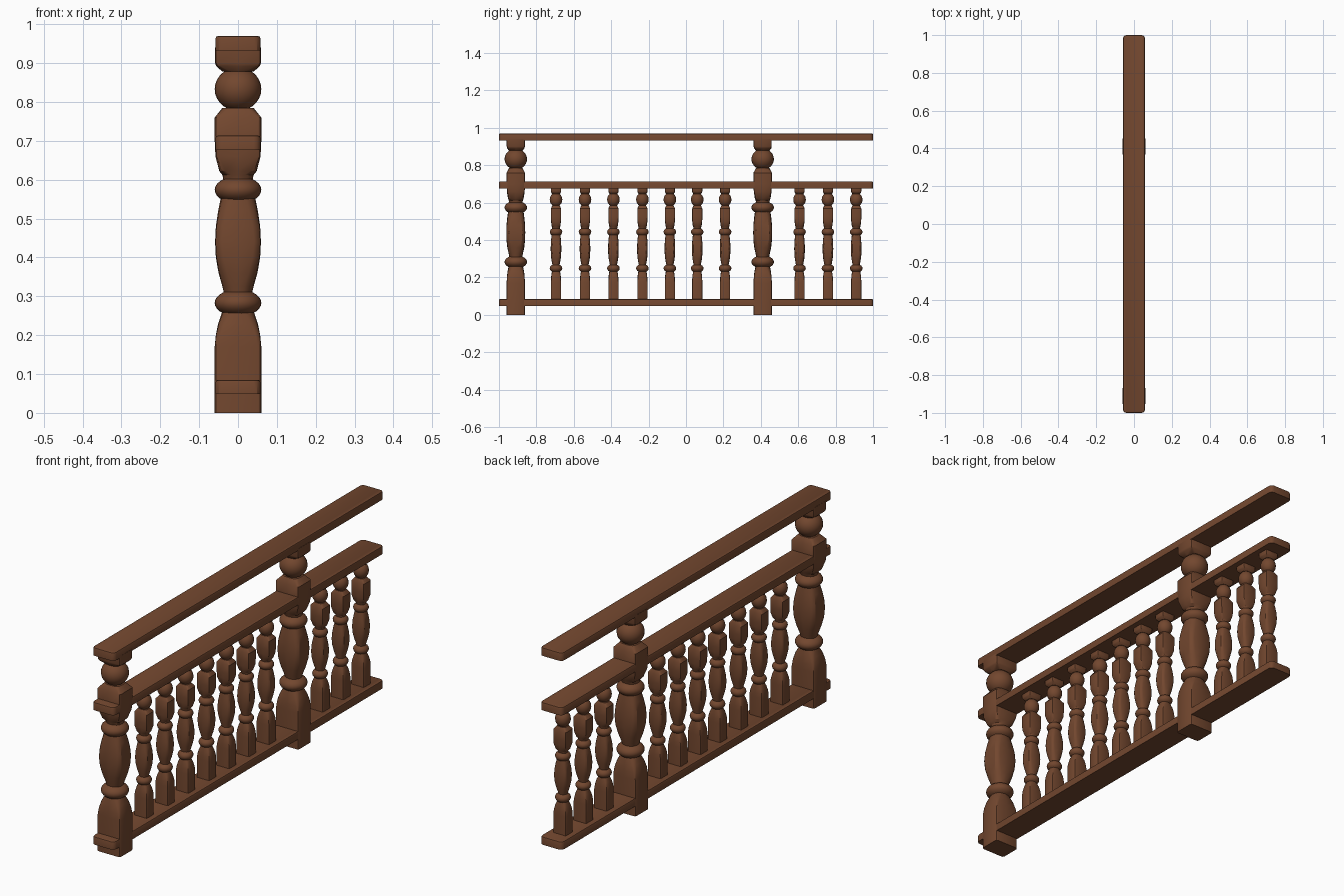
import bpy, bmesh, math

if "Cube" in bpy.data.objects:
    bpy.data.objects.remove(bpy.data.objects["Cube"])

wood = bpy.data.materials.new("brown wood")
wood.diffuse_color = (0.17, 0.063, 0.028, 1)
wood.use_nodes = True
wood.node_tree.nodes["Principled BSDF"].inputs["Base Color"].default_value = wood.diffuse_color


def finish(name, bm, angle=30):
    bmesh.ops.recalc_face_normals(bm, faces=bm.faces)
    me = bpy.data.meshes.new(name)
    bm.to_mesh(me)
    bm.free()
    me.materials.append(wood)
    ob = bpy.data.objects.new(name, me)
    bpy.context.collection.objects.link(ob)
    bpy.ops.object.select_all(action='DESELECT')
    ob.select_set(True)
    bpy.context.view_layer.objects.active = ob
    bpy.ops.object.shade_smooth_by_angle(angle=math.radians(angle))
    return ob


def section(bm, z, r, t):
    """Ring of 16 points: t=0 is a chamfered square, t=1 is a circle."""
    mix = lambda a, b: a + (b - a) * t
    quad = [(1, 0), (mix(1, .924), mix(.84, .383)),
            (mix(.95, .707),) * 2, (mix(.84, .383), mix(1, .924))]
    ys = mix(.82, .95)  # blocks are narrower along the railing
    ring = []
    for q in range(4):
        for x, y in quad:
            for _ in range(q):
                x, y = -y, x
            ring.append(bm.verts.new((x * r, y * r * ys, z)))
    return ring


def loft(bm, rows):
    rings = [section(bm, *row) for row in rows]
    for a, b in zip(rings, rings[1:]):
        for i in range(16):
            j = (i + 1) % 16
            bm.faces.new((a[i], a[j], b[j], b[i]))
    bm.faces.new(rings[0])
    bm.faces.new(rings[-1])


# Turned parts: (height, half width, roundness)
BASE = [(0, .06, 0), (.17, .06, 0), (.20, .057, .1), (.23, .051, .4), (.262, .04, 1)]
VASE = [(.30, .034, 1), (.325, .040, .9), (.36, .050, .65), (.40, .057, .4), (.44, .059, .3),
        (.48, .057, .4), (.52, .051, .6), (.56, .043, .9)]
BLOCK = [(.59, .036, 1), (.612, .040, .9), (.622, .048, .4), (.66, .058, 0), (.70, .06, 0),
         (.76, .06, 0), (.785, .040, .6)]
CAP = [(.878, .040, .8), (.892, .056, .1), (.90, .059, 0), (.94, .059, 0)]
BEADS = [(.283, .060, .035), (.574, .060, .035), (.833, .060, .056)]  # z, radius, half height


def spindle(name, y, sxy=1.0, sz=1.0, z0=0.0):
    bm = bmesh.new()
    for rows in (BASE, VASE, BLOCK, CAP):
        loft(bm, rows)
    for z, r, h in BEADS:
        vs = bmesh.ops.create_uvsphere(bm, u_segments=24, v_segments=14, radius=1)["verts"]
        for v in vs:
            v.co = (v.co.x * r, v.co.y * r, v.co.z * h + z)
    for v in bm.verts:
        v.co = (v.co.x * sxy, v.co.y * sxy + y, v.co.z * sz + z0)
    return finish(name, bm)


def rail(name, z0, z1):
    """Flat board with rounded ends and softened top edge."""
    bm = bmesh.new()
    bmesh.ops.create_cube(bm, size=1)
    for v in bm.verts:
        v.co = (v.co.x * .116, v.co.y * 2, (z0 + z1) / 2 + v.co.z * (z1 - z0))
    upright = [e for e in bm.edges if abs(e.verts[0].co.z - e.verts[1].co.z) > .01]
    bmesh.ops.bevel(bm, geom=upright, offset=.018, segments=3, profile=.5, affect='EDGES')
    top = [e for e in bm.edges if all(v.co.z > z1 - 1e-4 for v in e.verts)]
    bmesh.ops.bevel(bm, geom=top, offset=.007, segments=2, profile=.5, affect='EDGES')
    return finish(name, bm)


# Horizontal boards
rail("bottom_rail", .048, .085)
rail("middle_rail", .677, .714)
rail("hand_rail", .932, .97)

# Large posts
for i, y in enumerate((-.91, .41)):
    spindle(f"post_{i + 1}", y)

# Small balusters between the lower two rails
for i, y in enumerate((-.695, -.54, -.388, -.233, -.086, .06, .209, .607, .759, .91)):
    spindle(f"baluster_{i + 1}", y, .56, .668, .06)
